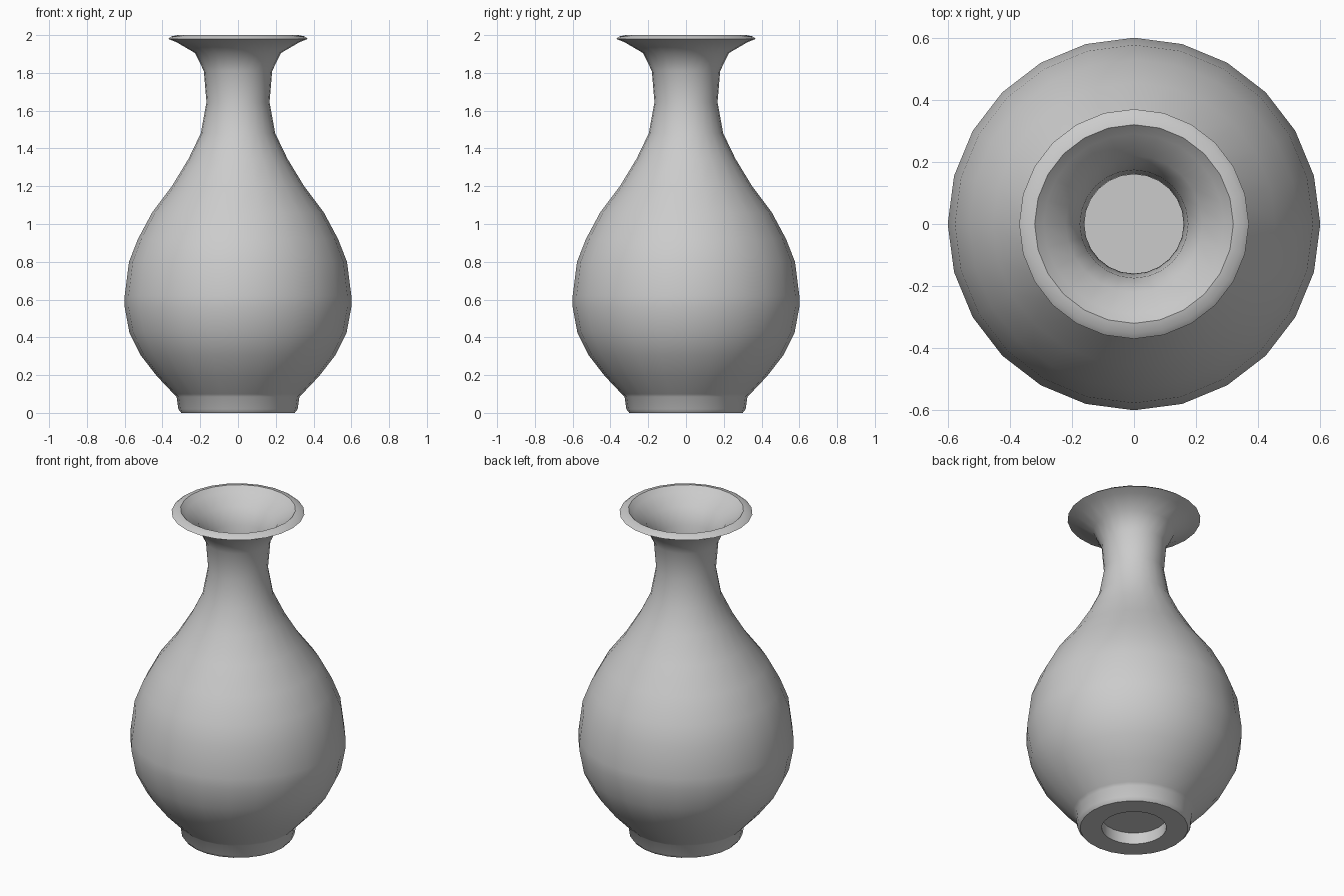
import bpy, bmesh
from math import cos, sin, tau

if "Cube" in bpy.data.objects:
    bpy.data.objects.remove(bpy.data.objects["Cube"])

SIDES = 24

# Underside recess and foot
foot = [(0, 0.07), (0.18, 0.07), (0.18, 0), (0.30, 0), (0.316, 0.02), (0.325, 0.085)]
# Outer body and neck
body = [(0.34, 0.10), (0.43, 0.195), (0.515, 0.305), (0.575, 0.425), (0.60, 0.56),
        (0.60, 0.62), (0.577, 0.80), (0.53, 0.92), (0.455, 1.06), (0.35, 1.20),
        (0.262, 1.345), (0.197, 1.48), (0.167, 1.645), (0.181, 1.81), (0.227, 1.905)]
# Flared rim
rim = [(0.325, 1.962), (0.37, 1.98), (0.353, 1.993), (0.32, 2.0), (0.29, 1.97)]
# Thin inner wall and floor
inside = [(r - (0.012 if z < 1.4 else 0.007), z + 0.01) for r, z in reversed(body)]
profile = foot + body + rim + inside + [(0, 0.11)]


def lathe(name, points, sides):
    bm = bmesh.new()
    rings = []
    for r, z in points:
        n = 1 if r == 0 else sides
        rings.append([bm.verts.new((r * cos(tau * i / sides), r * sin(tau * i / sides), z))
                      for i in range(n)])
    for a, b in zip(rings, rings[1:]):
        for i in range(sides):
            j = (i + 1) % sides
            quad = [a[i % len(a)], a[j % len(a)], b[j % len(b)], b[i % len(b)]]
            bm.faces.new(list(dict.fromkeys(quad)))
    bmesh.ops.recalc_face_normals(bm, faces=bm.faces)
    mesh = bpy.data.meshes.new(name)
    bm.to_mesh(mesh)
    bm.free()
    obj = bpy.data.objects.new(name, mesh)
    bpy.context.collection.objects.link(obj)
    return obj


# Vase turned from a single profile
vase = lathe("vase", profile, SIDES)
bpy.context.view_layer.objects.active = vase
vase.select_set(True)
bpy.ops.object.shade_smooth_by_angle(angle=0.75)
